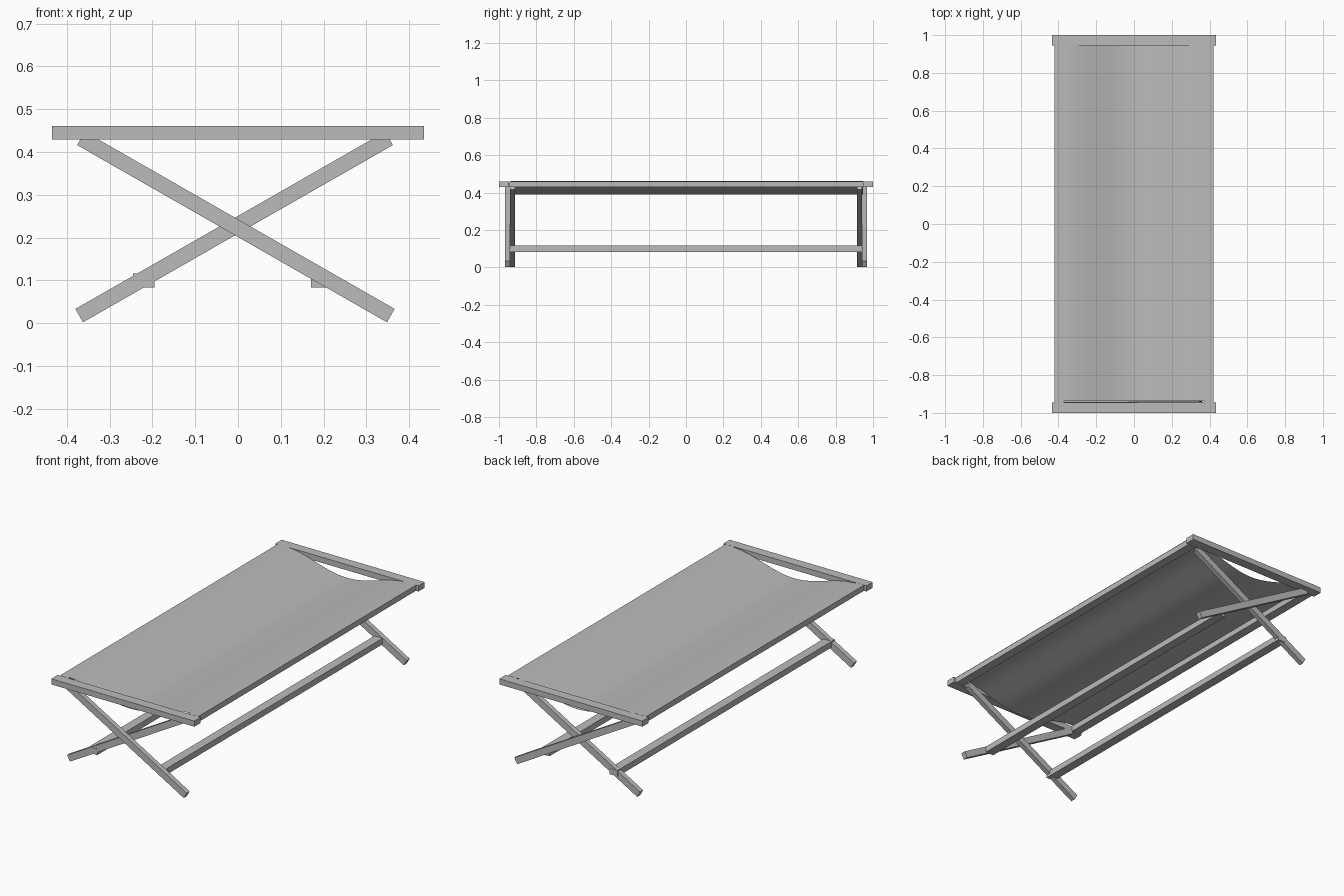
import bpy
import bmesh
import math
from mathutils import Matrix, Vector

cube = bpy.data.objects.get("Cube")
if cube:
    bpy.data.objects.remove(cube, do_unlink=True)

grey = bpy.data.materials.new("plain grey")
grey.use_nodes = True
grey.diffuse_color = (0.5, 0.5, 0.5, 1)
grey.node_tree.nodes["Principled BSDF"].inputs["Base Color"].default_value = grey.diffuse_color


def finish(name, bm):
    mesh = bpy.data.meshes.new(name)
    bm.to_mesh(mesh)
    bm.free()
    mesh.materials.append(grey)
    obj = bpy.data.objects.new(name, mesh)
    bpy.context.collection.objects.link(obj)
    return obj


def beam(name, center, size, tilt=0.0):
    """Rectangular timber, optionally tilted about the y axis."""
    bm = bmesh.new()
    matrix = (Matrix.Translation(center) @ Matrix.Rotation(tilt, 4, "Y")
              @ Matrix.Diagonal((*size, 1)))
    bmesh.ops.create_cube(bm, size=1, matrix=matrix)
    return finish(name, bm)


def leg(name, foot, top, y):
    """Crossed leg running from foot to top in the xz plane."""
    a, b = Vector((foot[0], y, foot[1])), Vector((top[0], y, top[1]))
    d = b - a
    beam(name, (a + b) / 2, (d.length, 0.027, 0.036), -math.atan2(d.z, d.x))


RAIL_Z, RAIL_H = 0.445, 0.031

# End rails and crossed legs, front and back
for end, s in (("front", -1), ("back", 1)):
    beam(end + "_rail", (0, s * 0.973, RAIL_Z), (0.87, 0.054, RAIL_H))
    leg(end + "_outer_leg", (0.357, 0.018), (-0.367, 0.432), s * 0.955)
    leg(end + "_inner_leg", (-0.371, 0.018), (0.353, 0.432), s * 0.928)

# Long side rails
for side, s in (("right", -1), ("left", 1)):
    beam(side + "_rail", (s * 0.395, 0, RAIL_Z), (0.05, 1.89, RAIL_H))

# Low stretchers fixed to the legs
beam("right_stretcher", (-0.22, 0, 0.1), (0.05, 1.886, 0.033))
beam("left_stretcher", (0.195, 0, 0.1), (0.05, 1.886, 0.033))

# Cloth sling: a sheet that sags between the side rails
HALF, SPAN, SAG, STEPS = 0.42, 0.38, 0.073, 28
bm = bmesh.new()
rows = []
for i in range(STEPS + 1):
    x = HALF * (2 * i / STEPS - 1)
    t = min(abs(x) / SPAN, 1)
    z = 0.462 - SAG * math.cos(t * math.pi / 2) ** 2
    rows.append([bm.verts.new((x, y, z)) for y in (-0.938, 0.945)])
for a, b in zip(rows, rows[1:]):
    bm.faces.new((a[0], b[0], b[1], a[1])).smooth = True
finish("cloth_sling", bm)
